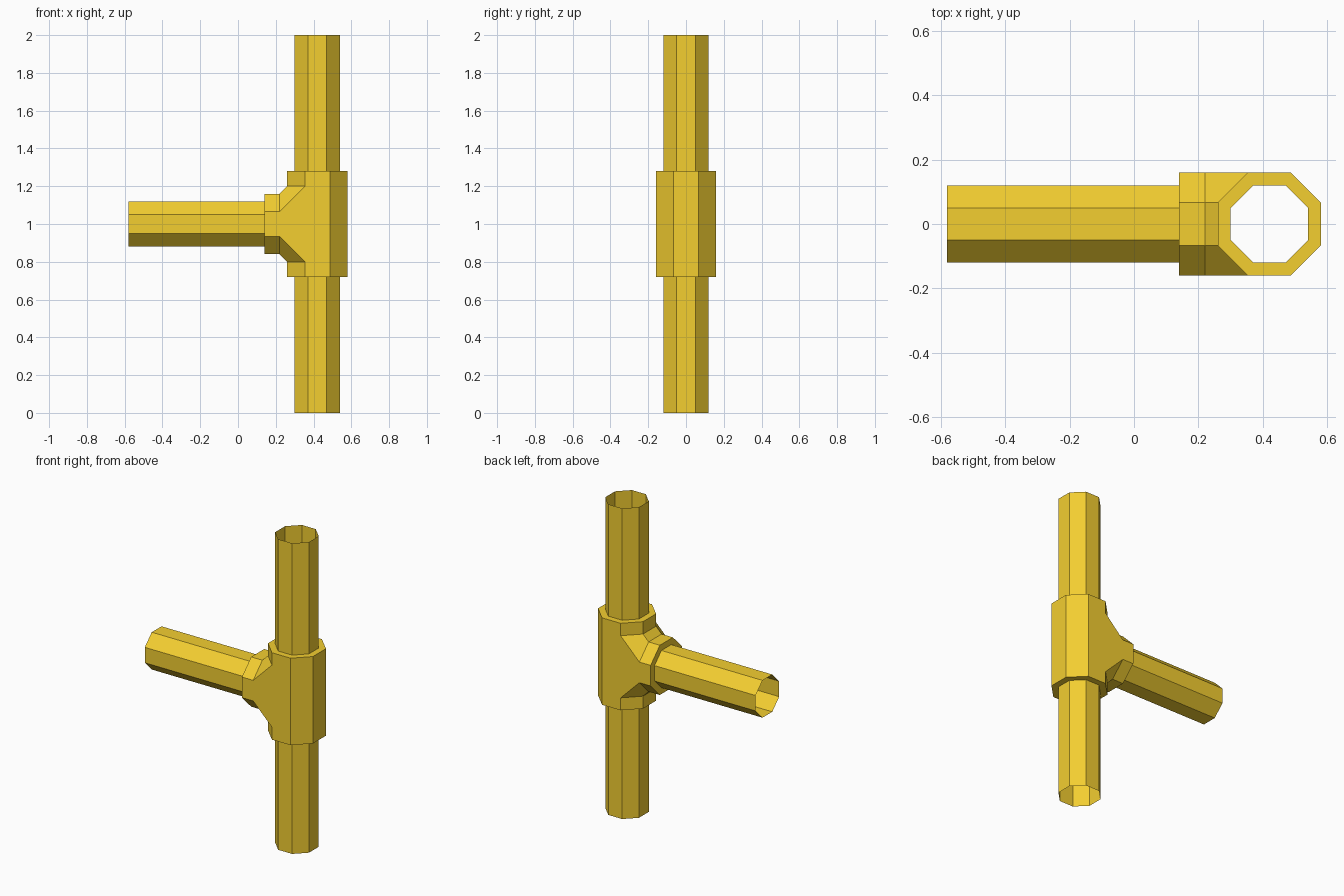
import bpy, bmesh, math

if "Cube" in bpy.data.objects:
    bpy.data.objects.remove(bpy.data.objects["Cube"])

AX, MID = 0.42, 1.0            # upright axis x, branch axis height
R, S = 0.12, 0.16              # pipe and fitting half-widths
T = math.tan(math.pi / 8)
H, B = R * T, S * T            # half flat widths of the octagons

mat = bpy.data.materials.new("yellow_paint")
mat.diffuse_color = (0.9, 0.62, 0.03, 1)
mat.use_nodes = True
mat.node_tree.nodes["Principled BSDF"].inputs["Base Color"].default_value = mat.diffuse_color


def octagon(r):
    k = r / math.cos(math.pi / 8)
    return [(k * math.cos(math.pi / 8 + i * math.pi / 4),
             k * math.sin(math.pi / 8 + i * math.pi / 4)) for i in range(8)]


def upright(r, z):
    return [(AX + u, v, z) for u, v in octagon(r)]


def branch(r, x):
    return [(x, u, MID + v) for u, v in octagon(r)]


def bridge(bm, a, b, closed=True):
    va, vb = [bm.verts.new(p) for p in a], [bm.verts.new(p) for p in b]
    n = len(va)
    for i in range(n if closed else n - 1):
        j = (i + 1) % n
        bm.faces.new((va[i], va[j], vb[j], vb[i]))


def finish(name, bm):
    bmesh.ops.remove_doubles(bm, verts=bm.verts, dist=1e-4)
    bmesh.ops.recalc_face_normals(bm, faces=bm.faces)
    me = bpy.data.meshes.new(name)
    bm.to_mesh(me)
    bm.free()
    me.materials.append(mat)
    bpy.context.collection.objects.link(bpy.data.objects.new(name, me))


# Open octagonal pipes
for name, a, b in (("lower_pipe", upright(R, 0), upright(R, 0.72)),
                   ("upper_pipe", upright(R, 1.28), upright(R, 2)),
                   ("branch_pipe", branch(R, -0.58), branch(R, 0.14))):
    bm = bmesh.new()
    bridge(bm, a, b)
    finish(name, bm)

# T fitting
bm = bmesh.new()
ys = (-S, -B, B, S)
sx = (AX - B, AX - S, AX - S, AX - B)      # sleeve side facing the branch
cz = (B, S, S, B)                          # half of the branch collar
halves = []
for s in (1, -1):
    # sleeve, 45 degree flare and collar, above then below the branch
    rows = [[(x, y, MID + s * 0.28) for x, y in zip(sx, ys)],
            [(x, y, MID + s * 0.20) for x, y in zip(sx, ys)],
            [(0.22, y, MID + s * z) for y, z in zip(ys, cz)],
            [(0.14, y, MID + s * z) for y, z in zip(ys, cz)]]
    for a, b in zip(rows, rows[1:]):
        bridge(bm, a, b, False)
    halves.append(rows)
    # end rim of the sleeve
    bridge(bm, upright(S, MID + s * 0.28), upright(R, MID + s * 0.28))
# end rim of the collar
bridge(bm, branch(S, 0.14), branch(R, 0.14))
# flat front and back cheeks
for col in (0, 3):
    y = ys[col]
    outline = [r[col] for r in halves[0]] + [r[col] for r in reversed(halves[1])]
    outline += [(AX + B, y, 0.72), (AX + B, y, 1.28)]
    bm.faces.new([bm.verts.new(p) for p in outline])
# plain sleeve side away from the branch
far = [(AX + B, -S), (AX + S, -B), (AX + S, B), (AX + B, S)]
bridge(bm, [(x, y, 0.72) for x, y in far], [(x, y, 1.28) for x, y in far], False)
finish("tee_fitting", bm)
